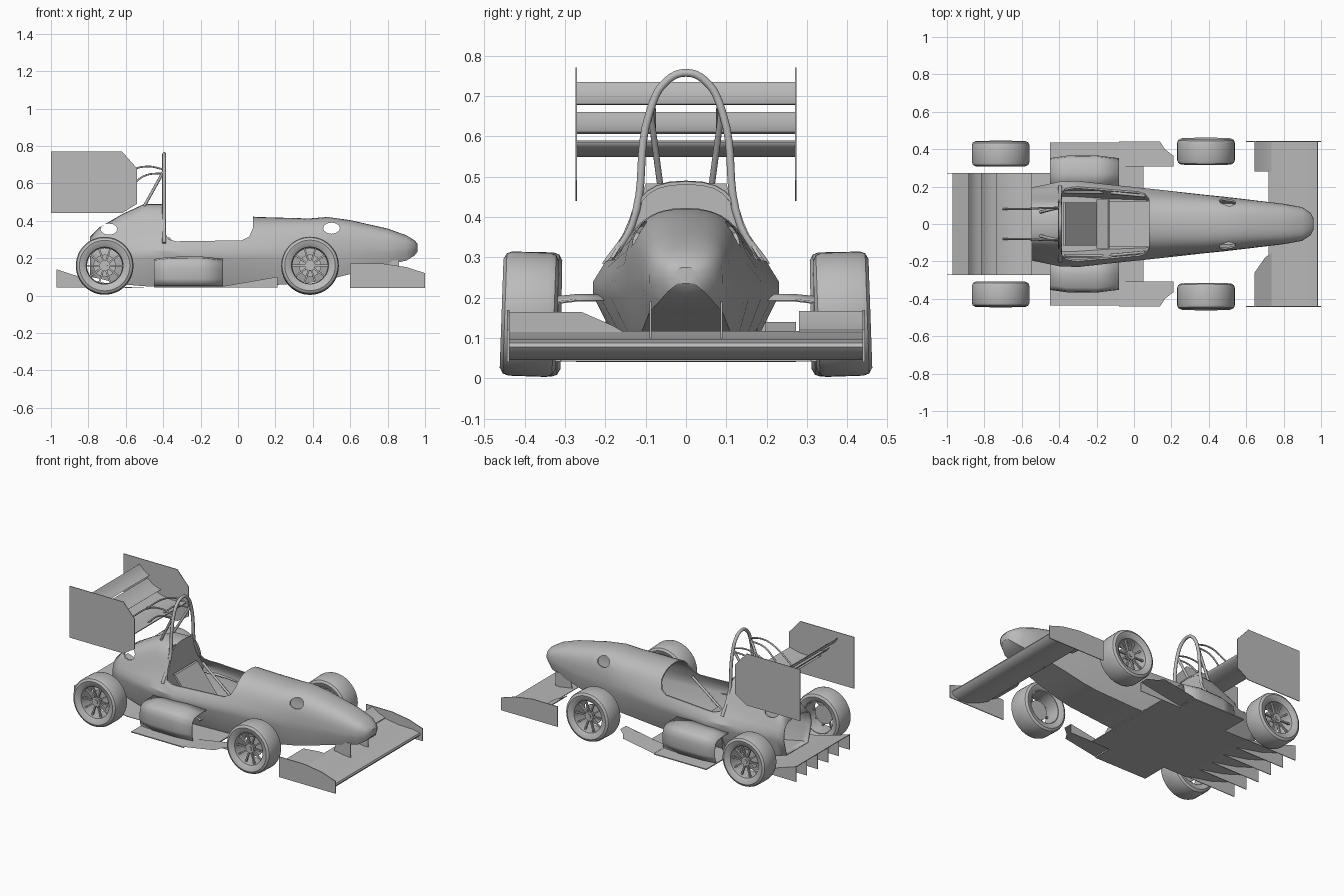
import bpy, bmesh
from math import sin, cos, pi, radians
from mathutils import Vector, Matrix

if "Cube" in bpy.data.objects:
    bpy.data.objects.remove(bpy.data.objects["Cube"])

grey = bpy.data.materials.new("plain grey")
grey.use_nodes = True
grey.diffuse_color = (0.5, 0.5, 0.5, 1)
grey.node_tree.nodes["Principled BSDF"].inputs["Base Color"].default_value = (0.5, 0.5, 0.5, 1)


def finish(name, bm, smooth=None):
    """Turn a bmesh into a named grey object."""
    bmesh.ops.recalc_face_normals(bm, faces=bm.faces)
    mesh = bpy.data.meshes.new(name)
    bm.to_mesh(mesh)
    bm.free()
    ob = bpy.data.objects.new(name, mesh)
    bpy.context.collection.objects.link(ob)
    mesh.materials.append(grey)
    if smooth:
        shade(ob, smooth)
    return ob


def shade(ob, angle):
    bpy.ops.object.select_all(action="DESELECT")
    ob.select_set(True)
    bpy.context.view_layer.objects.active = ob
    bpy.ops.object.shade_smooth_by_angle(angle=radians(angle))


def prism(name, pts, axis, a, b, smooth=None):
    """Extrude a flat outline along y (points are x, z) or z (points are x, y)."""
    bm = bmesh.new()
    place = (lambda p, d: (p[0], d, p[1])) if axis == "y" else (lambda p, d: (p[0], p[1], d))
    lo, hi = ([bm.verts.new(place(p, d)) for p in pts] for d in (a, b))
    bm.faces.new(lo)
    bm.faces.new(hi)
    n = len(pts)
    for i in range(n):
        j = (i + 1) % n
        bm.faces.new((lo[i], lo[j], hi[j], hi[i]))
    return finish(name, bm, smooth)


def foil(name, le, te, thick, camber, y0, y1):
    """Downforce wing section with a sagging underside."""
    le, te = Vector(le), Vector(te)
    up = Vector((-(te - le).y, (te - le).x)).normalized()
    up = up if up.y > 0 else -up
    ts = [(1 - cos(pi * i / 10)) / 2 for i in range(11)]
    top = [le.lerp(te, t) - up * camber * sin(pi * t) for t in ts]
    low = [le.lerp(te, t) - up * (camber * sin(pi * t) + thick * 2.6 * t ** .5 * (1 - t) + .001)
           for t in ts]
    return prism(name, top + low[::-1], "y", y0, y1, 35)


def tube(name, pts, r, curved=True):
    """Round bar through the given points."""
    cu = bpy.data.curves.new(name, "CURVE")
    cu.dimensions = "3D"
    cu.bevel_depth, cu.bevel_resolution, cu.use_fill_caps = r, 3, True
    cu.resolution_u = 8
    sp = cu.splines.new("BEZIER")
    sp.bezier_points.add(len(pts) - 1)
    for bp, p in zip(sp.bezier_points, pts):
        bp.co = p
        bp.handle_left_type = bp.handle_right_type = "AUTO" if curved else "VECTOR"
    cu.materials.append(grey)
    ob = bpy.data.objects.new(name, cu)
    bpy.context.collection.objects.link(ob)
    return ob


def section(x, zt, wt, ws, zs, w, zm, zl, wb, zb):
    """Closed body section: curved top, flat lower flanks."""
    p = [Vector(v) for v in ((0, zt), (wt, zt), (ws, zs), (w, zm))]
    half = []
    for i in range(11):
        t = i / 10
        s = 1 - t
        half.append(p[0] * s**3 + p[1] * 3 * s * s * t + p[2] * 3 * s * t * t + p[3] * t**3)
    half += [Vector((w, zl)), Vector((wb, zb)), Vector((0, zb))]
    left = [(x, v.x, v.y) for v in half]
    return left + [(x, -y, z) for x, y, z in left[-2:0:-1]]


# Body shell: x, top z, top control width, shoulder control, flank width, flank z, lower z, floor
stations = [
    (.96, .275, .02, .03, .27, .03, .255, .25, .02, .235),
    (.945, .295, .04, .06, .285, .06, .255, .245, .045, .215),
    (.9, .322, .06, .09, .31, .09, .255, .235, .07, .187),
    (.8, .358, .07, .11, .34, .108, .25, .225, .09, .165),
    (.6, .403, .08, .13, .38, .132, .25, .21, .11, .115),
    (.48, .42, .09, .14, .39, .146, .25, .2, .115, .085),
    (.38, .412, .1, .15, .38, .156, .245, .2, .12, .068),
    (.1, .42, .12, .15, .35, .187, .24, .2, .13, .05),
    (-.15, .45, .13, .15, .36, .213, .24, .2, .14, .045),
    (-.3, .475, .14, .15, .36, .23, .24, .205, .15, .045),
    (-.4, .49, .16, .1, .4, .226, .24, .205, .15, .045),
    (-.5, .49, .15, .1, .4, .205, .24, .2, .15, .05),
    (-.62, .435, .13, .11, .37, .18, .24, .2, .13, .06),
    (-.74, .365, .12, .12, .34, .15, .24, .2, .12, .09),
    (-.79, .315, .11, .13, .3, .14, .24, .2, .11, .1),
]
bm = bmesh.new()
rings = [[bm.verts.new(v) for v in section(*s)] for s in stations]
for a, b in zip(rings, rings[1:]):
    for i in range(len(a)):
        j = (i + 1) % len(a)
        bm.faces.new((a[i], a[j], b[j], b[i]))
bm.faces.new(rings[0])
body = finish("body_shell", bm)
wall = body.modifiers.new("wall", "SOLIDIFY")
wall.thickness, wall.offset = .008, -1

# Cockpit opening and suspension openings
opening = [(.08, .6), (.08, .36), (.06, .315), (.02, .295), (-.33, .29),
           (-.37, .3), (-.388, .33), (-.388, .6)]
cutters = [prism("cockpit_cutter", opening, "y", -.4, .4)]
for x, z in ((.5, .36), (-.69, .355)):
    ring = [(x + .045 * cos(pi * i / 6), z + .03 * sin(pi * i / 6)) for i in range(12)]
    cutters.append(prism("suspension_cutter", ring, "y", -.4, .4))
for c in cutters:
    m = body.modifiers.new("cut", "BOOLEAN")
    m.operation, m.object, m.solver = "DIFFERENCE", c, "EXACT"
    c.hide_render = True
    c.hide_set(True)
shade(body, 32)

# Cockpit interior
bm = bmesh.new()
fire = [(-.19, .06), (.19, .06), (.21, .24), (.185, .3), (.125, .4), (.1, .483),
        (-.1, .483), (-.125, .4), (-.185, .3), (-.21, .24)]
bm.faces.new([bm.verts.new((-.392, y, z)) for y, z in fire])
finish("firewall", bm)
prism("seat_back", [(-.38, .31), (-.365, .31), (-.2, .1), (-.2, .085), (-.215, .085)], "y", -.115, .115)
prism("seat_front", [(-.2, .085), (-.2, .1), (-.14, .15), (-.13, .14), (-.16, .085)], "y", -.13, .13)
prism("leg_panel", [(-.13, .075), (-.13, .085), (.3, .1), (.3, .09)], "y", -.12, .12)
for s in (1, -1):
    tube("cockpit_brace", [(-.37, s * .17, .28), (-.15, s * .17, .1), (.06, s * .15, .28)], .008, False)

# Roll hoop, braces and wing stays
side = [(.2, .28), (.135, .38), (.09, .66), (.05, .735)]
tube("roll_hoop", [(-.395, -y, z) for y, z in side] + [(-.395, 0, .757)]
     + [(-.395, y, z) for y, z in side[::-1]], .01)
for s in (1, -1):
    tube("hoop_brace", [(-.4, s * .088, .66), (-.5, s * .064, .48)], .008, False)
    tube("upper_wing_stay", [(-.4, s * .085, .675), (-.48, s * .085, .69),
                             (-.57, s * .08, .67), (-.7, s * .08, .575)], .005)
    tube("lower_wing_stay", [(-.4, s * .088, .655), (-.5, s * .085, .64), (-.58, s * .08, .575)], .005)

# Rear wing
foil("rear_wing_main", (-.545, .585), (-.77, .59), .018, .022, -.272, .272)
foil("rear_wing_middle_flap", (-.735, .61), (-.83, .66), .01, .008, -.272, .272)
foil("rear_wing_top_flap", (-.815, .68), (-.885, .735), .008, .007, -.272, .272)
rear_plate = [(-1, .44), (-1, .77), (-.62, .77), (-.54, .68), (-.54, .49), (-.62, .44)]
for s in (1, -1):
    prism("rear_wing_endplate", rear_plate, "y", s * .27, s * .274)

# Front wing
front_main = [(.985, .078), (.98, .088), (.93, .098), (.83, .1), (.72, .117), (.72, .113),
              (.8, .075), (.87, .05), (.93, .046), (.97, .06)]
prism("front_wing_main", front_main, "y", -.44, .44, 35)
prism("front_wing_left_flap", [(.645, .167), (.645, .162), (.69, .125), (.735, .113), (.735, .12), (.69, .137)],
      "y", .28, .44, 35)
bm = bmesh.new()
flap = [[(.645, -.44, .165), (.645, -.26, .165), (.7, -.18, .13), (.735, -.155, .115), (.735, -.44, .115)]]
bm.faces.new([bm.verts.new(v) for v in flap[0]])
finish("front_wing_right_flap", bm)
front_plate = [(.6, .04), (.6, .17), (.78, .17), (.9, .152), (1, .12), (1, .04)]
for s in (1, -1):
    prism("front_wing_endplate", front_plate, "y", s * .438, s * .443)
    prism("nose_mount", [(.74, .1), (.76, .18), (.86, .19), (.86, .095)], "y", s * .085, s * .09)

# Floor and diffuser
floor = [(-.45, .437), (.14, .437), (.15, .42), (.17, .38), (.19, .31), (.19, .1)]
prism("floor_tray", floor[:1] + [(-.08, .437), (-.08, .31), (.05, .31), (.05, .1)]
      + [(.05, -.1), (.05, -.31), (-.08, -.31), (-.08, -.437), (-.45, -.437)], "z", .042, .048)
for s in (1, -1):
    bm = bmesh.new()
    lip = [(-.08, .31), (-.08, .44), (.14, .44), (.165, .4), (.21, .365), (.21, .31)]
    bm.faces.new([bm.verts.new((x, s * y, .05 + (x + .08) * .17)) for x, y in lip])
    finish("floor_front_lip", bm)
    prism("floor_strake", [(-.08, .042), (.21, .042), (.21, .1), (-.08, .05)], "y", s * .308, s * .312)
prism("diffuser_panel", [(-.45, .042), (-.6, .045), (-.8, .085), (-.97, .14), (-.97, .136),
                         (-.8, .08), (-.6, .041)], "y", -.272, .272)
for i in range(6):
    y = -.27 + .108 * i
    prism("diffuser_fin", [(-.6, .044), (-.8, .083), (-.97, .14), (-.97, .042)], "y", y - .002, y + .002)

# Hollow side pods, open at both ends
for s in (1, -1):
    bm = bmesh.new()
    rows = []
    for x, top, out in ((-.45, .195, .352), (-.36, .207, .365), (-.2, .209, .367), (-.08, .197, .352)):
        outline = [(.2, top), (.27, top), (out - .025, top - .007), (out - .006, top - .025),
                   (out, top - .06), (out, .09), (out - .01, .05)]
        rows.append([bm.verts.new((x, s * y, z)) for y, z in outline])
    for a, b in zip(rows, rows[1:]):
        for i in range(len(a) - 1):
            bm.faces.new((a[i], a[i + 1], b[i + 1], b[i]))
    pod = finish("side_pod", bm, 40)
    pod.modifiers.new("wall", "SOLIDIFY").thickness = .005


def wheel(name, x, y, width, camber, s):
    """Tyre and rim turned about the axle, with spokes and a hub."""
    bm = bmesh.new()
    h = width / 2
    outer = [(.104, h - .012), (.112, h - .006), (.135, h), (.149, h - .008), (.154, h - .022)]
    prof = outer + [(r, -v) for r, v in outer[::-1]] + [(.099, -h + .012), (.094, 0), (.099, h - .014)]
    loop = [bm.verts.new((r, v, 0)) for r, v in prof]
    edges = [bm.edges.new((loop[i], loop[(i + 1) % len(loop)])) for i in range(len(loop))]
    bmesh.ops.spin(bm, geom=loop + edges, cent=(0, 0, 0), axis=(0, 1, 0), angle=2 * pi,
                   steps=48, use_merge=True)
    bmesh.ops.remove_doubles(bm, verts=bm.verts, dist=.0001)
    for i in range(10):
        m = (Matrix.Rotation(2 * pi * i / 10, 4, "Y") @ Matrix.Translation((.058, h - .035, 0))
             @ Matrix.Diagonal((.084, .012, .009, 1)))
        bmesh.ops.create_cube(bm, size=1, matrix=m)
    turn = Matrix.Rotation(pi / 2, 4, "X")
    for r, d, v in ((.028, .02, h - .035), (.014, .05, h - .045), (.06, .006, 0)):
        bmesh.ops.create_cone(bm, cap_ends=True, segments=24, radius1=r, radius2=r, depth=d,
                              matrix=Matrix.Translation((0, v, 0)) @ turn)
    place = (Matrix.Diagonal((1, s, 1, 1)) @ Matrix.Translation((x, y, .159))
             @ Matrix.Rotation(radians(camber), 4, "X"))
    bm.transform(place)
    finish(name, bm, 35)


for s, label in ((1, "left"), (-1, "right")):
    wheel("front_wheel_" + label, .385, .388, .138, 2, s)
    wheel("rear_wheel_" + label, -.713, .376, .134, 1, s)
